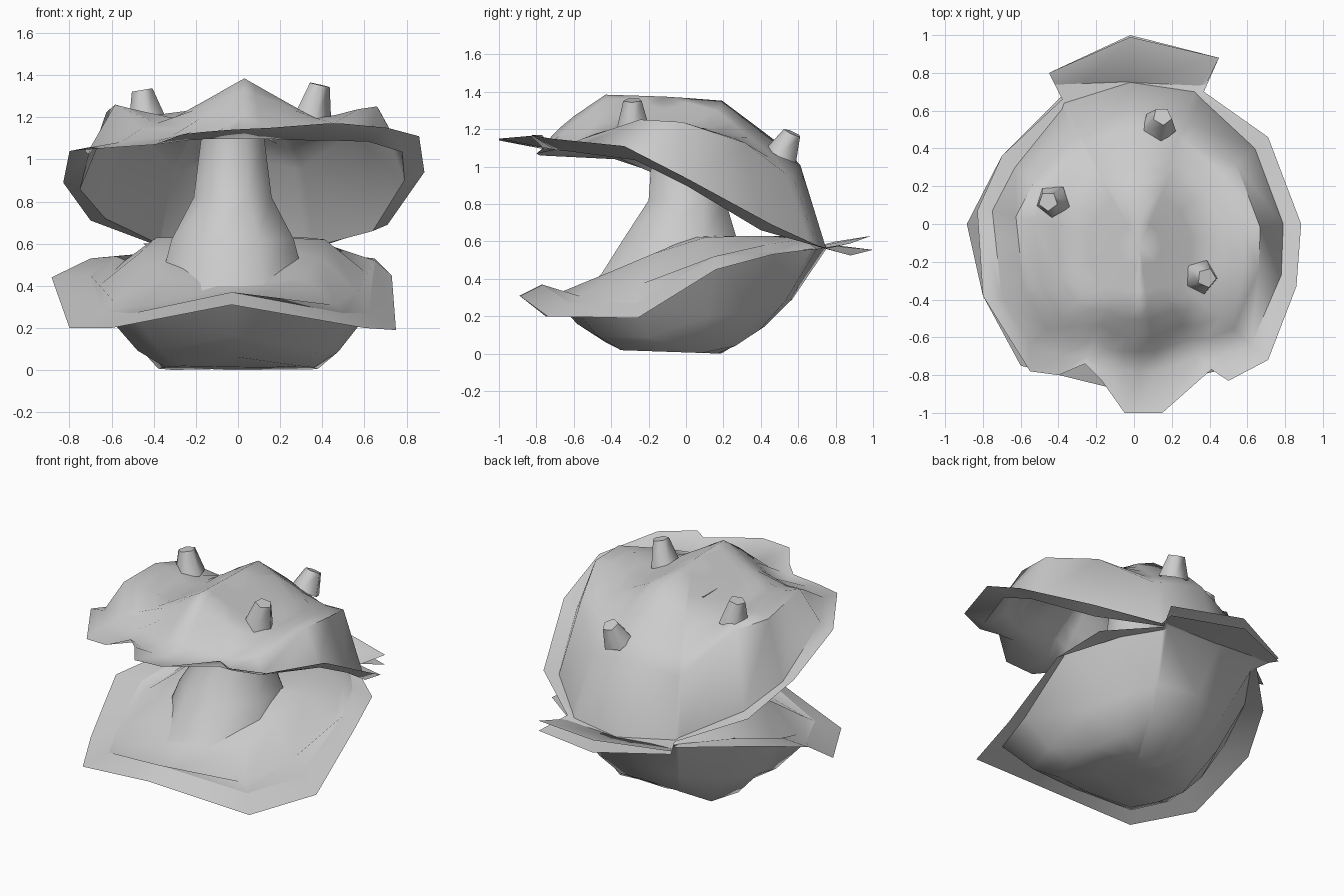
import bpy, math
from mathutils import Vector

if "Cube" in bpy.data.objects:
    bpy.data.objects.remove(bpy.data.objects["Cube"])


def interp(pts, v):
    """Piecewise linear profile lookup."""
    if v <= pts[0][0]:
        return pts[0][1]
    for (a, fa), (b, fb) in zip(pts, pts[1:]):
        if v <= b:
            return fa + (fb - fa) * (v - a) / (b - a)
    return pts[-1][1]


def loft(name, rings, peak=None, angle=60):
    """Skin closed rings, closing the last one with a fan to a peak or its middle."""
    n = len(rings[0])
    verts = [Vector(p) for r in rings for p in r]
    faces = [(k * n + i, k * n + (i + 1) % n, (k + 1) * n + (i + 1) % n, (k + 1) * n + i)
             for k in range(len(rings) - 1) for i in range(n)]
    verts.append(Vector(peak) if peak else sum(verts[-n:], Vector()) / n)
    b = (len(rings) - 1) * n
    faces += [(b + i, b + (i + 1) % n, b + n) for i in range(n)]
    me = bpy.data.meshes.new(name)
    me.from_pydata(verts, [], faces)
    me.shade_smooth()
    me.set_sharp_from_angle(angle=math.radians(angle))
    ob = bpy.data.objects.new(name, me)
    bpy.context.collection.objects.link(ob)
    return ob


def inset_rings(base, steps, height, centre):
    """Rings drawn in from a base ring towards a centre, lying on a height function."""
    out = []
    for t in steps:
        ring = []
        for p in base:
            x = p[0] + (centre[0] - p[0]) * t
            y = p[1] + (centre[1] - p[1]) * t
            ring.append((x, y, height(x, y)))
        out.append(ring)
    return out


# Upper shell: wavy flange, crease and ridged dome
upper_rim = [(-.05, -1, 1.14), (.04, -1, 1.145), (.15, -1, 1.15), (.41, -.77, 1.17),
             (.5, -.83, 1.17), (.71, -.72, 1.15), (.86, -.33, 1.11), (.885, 0, .94),
             (.71, .46, .69), (.37, .7, .58), (.45, .88, .525), (-.02, 1, .555),
             (-.45, .8, .58), (-.38, .66, .59), (-.7, .36, .71), (-.83, .07, .89),
             (-.8, -.38, 1.04), (-.55, -.78, 1.06), (-.4, -.8, 1.07), (-.26, -.74, 1.12),
             (-.17, -.83, 1.13)]
crease_xy = [(-.06, -.78), (.03, -.78), (.12, -.78), (.35, -.7), (.45, -.7), (.62, -.64),
             (.78, -.27), (.79, 0), (.64, .4), (.36, .66), (.32, .7), (-.02, .75),
             (-.37, .64), (-.38, .61), (-.63, .3), (-.75, .07), (-.7, -.39),
             (-.55, -.64), (-.38, -.7), (-.25, -.7), (-.15, -.77)]
rim_height = [(-.8, 1.1), (-.3, 1.05), (0, .9), (.4, .66), (.75, .56)]
upper_crease = [(x, y, interp(rim_height, y)) for x, y in crease_xy]
ridge = [(-.78, 1.12), (-.6, 1.27), (-.43, 1.385), (.19, 1.365), (.6, 1.07), (.75, .56)]
trough = [(0, 0), (.34, .19), (.62, .12), (.8, .25)]


def dome(x, y):
    return max(interp(ridge, y) - interp(trough, abs(x - .03)), interp(rim_height, y) + .03)


loft("upper_shell", [upper_rim, upper_crease]
     + inset_rings(upper_crease, (.16, .28, .42, .53, .64, .85), dome, (.03, -.12)),
     (.03, -.12, 1.375))

# Lower shell: flange, crease and tapering bowl
lower_rim = [(-.03, -.89, .31), (.6, -.74, .2), (.75, -.26, .19), (.73, .16, .45),
             (.65, .46, .53), (.36, .7, .56), (.45, .88, .59), (-.02, .99, .63),
             (-.45, .8, .6), (-.38, .68, .56), (-.7, .36, .53), (-.885, 0, .44),
             (-.8, -.38, .2), (-.6, -.75, .2)]
lower_crease = [(-.03, -.77, .37), (.5, -.62, .27), (.62, -.27, .27), (.65, .15, .52),
                (.5, .47, .54), (.34, .67, .56), (.33, .7, .56), (-.03, .75, .56),
                (-.37, .64, .56), (-.38, .62, .56), (-.58, .33, .54), (-.7, 0, .45),
                (-.64, -.33, .28), (-.5, -.62, .27)]
keel = [(-.6, .2), (-.38, .02), (.2, 0), (.55, .23), (.75, .56)]


def bowl(x, y):
    return interp(keel, y)


floor_rings = inset_rings(lower_crease, (.44, .75), bowl, (.03, 0))
wall = [Vector(a).lerp(Vector(b), .55) - Vector((0, 0, .04))
        for a, b in zip(lower_crease, floor_rings[0])]
loft("lower_shell", [lower_rim, lower_crease, wall] + floor_rings)

# Soft body filling the lower shell
body_top = [(-.78, .3), (-.62, .33), (-.4, .44), (.05, .63), (.57, .63), (.75, .56)]
body_side = [(.4, 0), (.65, .2)]


def mound(x, y):
    return interp(body_top, y) - interp(body_side, abs(x))


loft("body", [lower_crease] + inset_rings(lower_crease, (.08, .35, .7), mound, (-.03, 0)))

# Flared column joining body and dome: height, x radius, front y, back y
column = [(.36, .36, -.52, .36), (.43, .34, -.45, .33), (.62, .29, -.33, .27),
          (.82, .185, -.2, .21), (1.1, .15, -.18, .17), (1.26, .15, -.18, .17)]
rings = []
for z, rx, y0, y1 in column:
    angles = [math.tau * (i + .5) / 8 for i in range(8)]
    k = 1 / math.cos(math.pi / 8)
    rings.append([(-.025 + rx * k * math.cos(a),
                   (y0 + y1) / 2 + (y1 - y0) / 2 * k * math.sin(a), z) for a in angles])
loft("column", rings)

# Five-sided barnacles on the dome
for i, (base, tip) in enumerate([((-.43, .12, 1.18), (-.455, .12, 1.33)),
                                 ((.35, -.28, 1.2), (.385, -.285, 1.355)),
                                 ((.13, .515, 1.06), (.15, .57, 1.18))]):
    base, tip = Vector(base), Vector(tip)
    turn = (tip - base).to_track_quat('Z', 'Y')
    rings = [[c + turn @ Vector((r * math.cos(math.tau * j / 5 + i),
                                 r * math.sin(math.tau * j / 5 + i), 0))
              for j in range(5)] for c, r in ((base, .095), (tip, .052))]
    loft(f"barnacle_{i + 1}", rings, angle=75)
